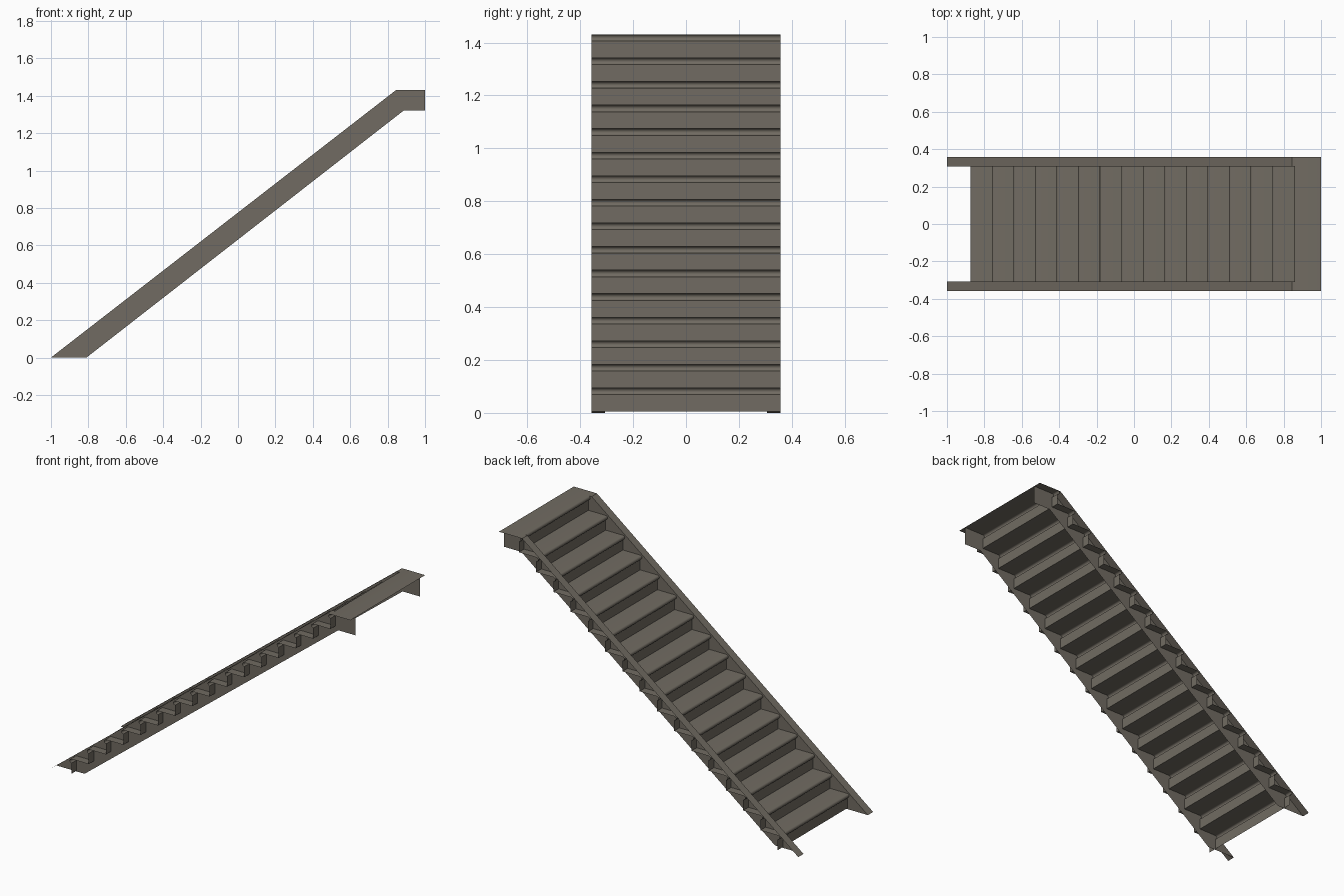
import bpy, bmesh, math

if "Cube" in bpy.data.objects:
    bpy.data.objects.remove(bpy.data.objects["Cube"])

STEPS, RUN, RISE = 16, 0.1153, 0.0891
HALF_W, WEB_Y = 0.357, 0.307      # outer edge and web position
BASE_Z, TOP_Z = 0.005, 1.43
NOSE_X, NOSE_R = -0.875, 0.0125   # front of first nosing, nosing radius

steel = bpy.data.materials.new("grey_brown_steel")
steel.diffuse_color = (0.165, 0.148, 0.122, 1)
steel.use_nodes = True
steel.node_tree.nodes["Principled BSDF"].inputs["Base Color"].default_value = steel.diffuse_color


def finish(name, bm):
    mesh = bpy.data.meshes.new(name)
    bm.to_mesh(mesh)
    bm.free()
    mesh.materials.append(steel)
    obj = bpy.data.objects.new(name, mesh)
    bpy.context.collection.objects.link(obj)
    bpy.context.view_layer.objects.active = obj
    obj.select_set(True)
    bpy.ops.object.shade_smooth_by_angle(angle=math.radians(30))
    obj.select_set(False)
    return obj


def sheet(name, profile, y0, y1):
    """Sweep an x-z profile across y as a thin sheet, facing up and forward."""
    bm = bmesh.new()
    a = [bm.verts.new((x, y0, z)) for x, z in profile]
    b = [bm.verts.new((x, y1, z)) for x, z in profile]
    for i in range(len(profile) - 1):
        bm.faces.new((a[i], a[i + 1], b[i + 1], b[i]))
    return finish(name, bm)


def plate(name, outline, y):
    """Flat upright plate at a given y, facing outward."""
    bm = bmesh.new()
    pts = outline if y < 0 else outline[::-1]
    bm.faces.new([bm.verts.new((x, y, z)) for x, z in pts])
    return finish(name, bm)


# Folded treads and risers with rounded nosings, ending in the top landing
profile = []
for i in range(STEPS):
    riser_x = NOSE_X + NOSE_R + i * RUN
    bottom = BASE_Z + i * RISE
    top = bottom + RISE
    profile.append((riser_x, bottom))
    for k in range(9):
        t = -math.pi / 2 - math.pi * k / 8
        profile.append((riser_x + NOSE_R * math.cos(t),
                        top - NOSE_R + NOSE_R * math.sin(t)))
profile.append((1.0, TOP_Z))
sheet("treads_and_risers", profile, -HALF_W, HALF_W)

# Side stringers: upright web plus outward top flange
web = [(-1, 0), (-0.81, 0), (0.885, 1.32), (1, 1.32), (1, TOP_Z), (0.845, TOP_Z)]
flange = [(-1, 0), (0.845, TOP_Z), (NOSE_X + NOSE_R + (STEPS - 1) * RUN, TOP_Z)]
for side, s in (("front", -1), ("back", 1)):
    plate(side + "_stringer_web", web, s * WEB_Y)
    sheet(side + "_stringer_flange", flange, *sorted((s * WEB_Y, s * HALF_W)))
